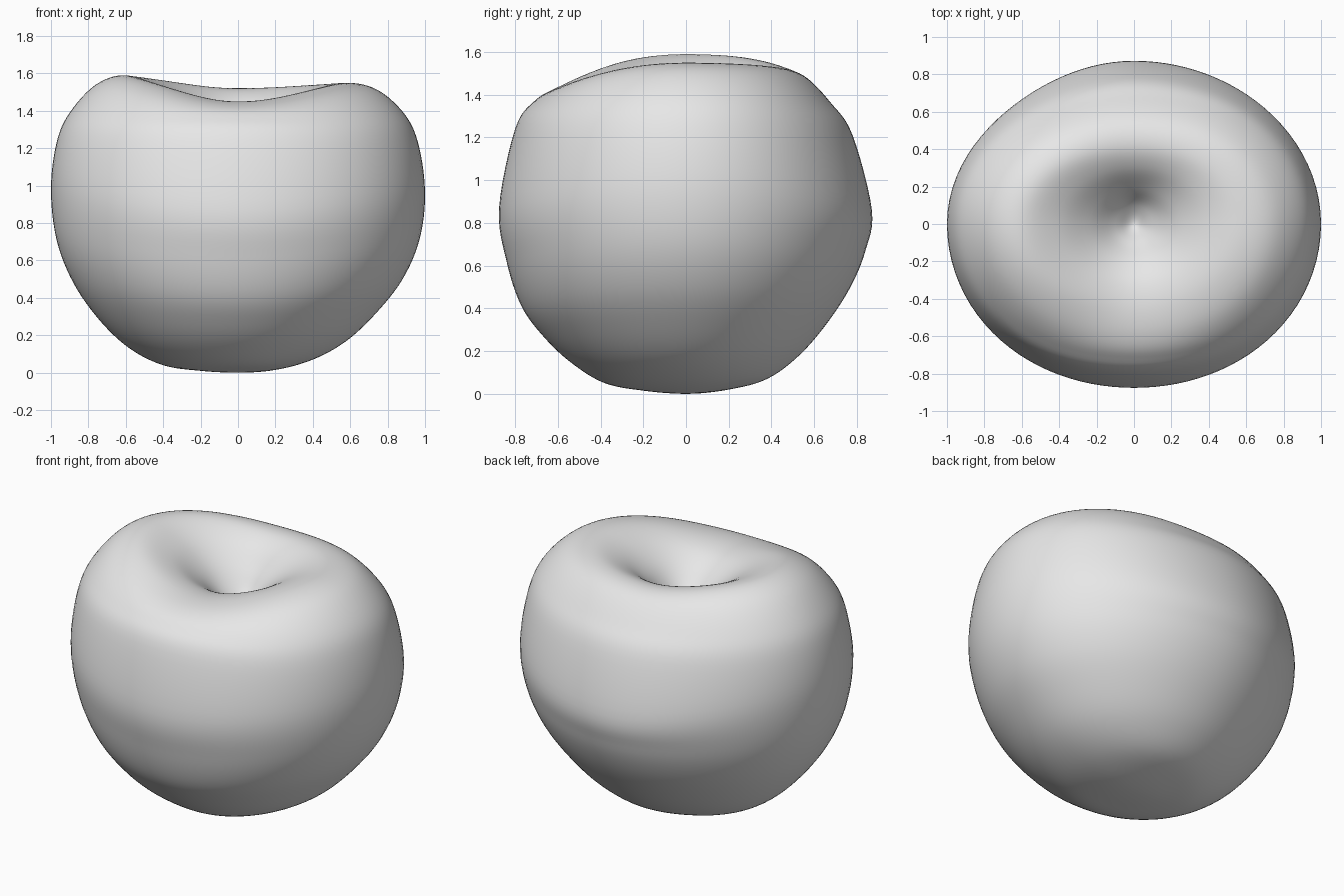
import bpy
import bmesh
import math
from mathutils import Vector

SEGMENTS = 96
STEPS = 6

# Half profiles (radius, height) in hundredths, from the stem pit over the rim to the base
POLE, BASE = (0, 120), (0, 0)
LEFT = [(10, 128), (24, 141), (41, 151), (58, 155), (75, 151), (90, 137), (97, 120),
        (100, 95), (97, 71), (88, 50), (74, 32), (58, 17), (40, 7), (20, 1.5)]
BACK = [(10, 125), (19, 136), (30, 147), (42, 152), (55, 149), (68, 136), (78, 121),
        (87, 86), (84, 67), (77, 50), (66, 33), (53, 18), (38, 7), (20, 2)]
RIGHT = [(10, 127), (24, 140), (41, 152), (60, 159), (76, 154), (90, 139), (97, 123),
         (100, 98), (97, 71), (88, 48), (74, 28), (58, 13), (40, 4), (20, 1)]
FRONT = [(10, 128), (20, 137), (31, 143), (45, 145), (60, 143), (71, 137), (80, 124),
         (87.5, 87), (84, 62), (77, 41), (66, 26), (53, 14), (38, 5), (20, 1.5)]


def smooth_profile(points):
    """Run a smooth spline through one half profile."""
    pts = [Vector(p) / 100 for p in [POLE] + points + [BASE]]
    # Mirrored end points keep the pole and base smooth
    first = Vector((-pts[1].x, pts[1].y))
    last = Vector((-pts[-2].x, pts[-2].y))
    pts = [first] + pts + [last]
    curve = []
    for a, b, c, d in zip(pts, pts[1:], pts[2:], pts[3:]):
        for step in range(STEPS):
            t = step / STEPS
            curve.append(b + (c - a) * t / 2
                         + (a * 2 - b * 5 + c * 4 - d) * t ** 2 / 2
                         + (b * 3 - a - c * 3 + d) * t ** 3 / 2)
    curve.append(pts[-2])
    return curve


profiles = [smooth_profile(p) for p in (LEFT, BACK, RIGHT, FRONT)]


def ring_point(index, angle):
    """Blend the two neighbouring profiles around the fruit."""
    quarter = int(angle // (math.pi / 2)) % 4
    blend = math.sin(angle - quarter * math.pi / 2) ** 2
    here = profiles[quarter][index]
    following = profiles[(quarter + 1) % 4][index]
    point = here.lerp(following, blend)
    # The back quarters are slightly flattened between the main directions
    flatten = (0.01, 0.035, 0, 0)[quarter] * math.sin(2 * angle) ** 2
    radius = point.x * (1 - flatten)
    return Vector((radius * math.cos(angle), radius * math.sin(angle), point.y))


def make_material(name, colour):
    material = bpy.data.materials.new(name)
    material.use_nodes = True
    material.diffuse_color = colour
    shader = next(n for n in material.node_tree.nodes if n.type == 'BSDF_PRINCIPLED')
    shader.inputs["Base Color"].default_value = colour
    return material


def build_fruit():
    bm = bmesh.new()
    count = len(profiles[0])
    pole = bm.verts.new(ring_point(0, 0))
    base = bm.verts.new(ring_point(count - 1, 0))
    rings = [[bm.verts.new(ring_point(i, 2 * math.pi * s / SEGMENTS))
              for s in range(SEGMENTS)] for i in range(1, count - 1)]
    # Skin between rings, closed by fans at the pit and the base
    for s in range(SEGMENTS):
        n = (s + 1) % SEGMENTS
        bm.faces.new((pole, rings[0][s], rings[0][n]))
        bm.faces.new((base, rings[-1][n], rings[-1][s]))
        for upper, lower in zip(rings, rings[1:]):
            bm.faces.new((upper[s], lower[s], lower[n], upper[n]))
    bmesh.ops.recalc_face_normals(bm, faces=bm.faces)
    for face in bm.faces:
        face.smooth = True
    mesh = bpy.data.meshes.new("fruit_body")
    bm.to_mesh(mesh)
    bm.free()
    fruit = bpy.data.objects.new("fruit_body", mesh)
    bpy.context.collection.objects.link(fruit)
    return fruit


default_cube = bpy.data.objects.get("Cube")
if default_cube:
    bpy.data.objects.remove(default_cube, do_unlink=True)

fruit_body = build_fruit()
fruit_body.data.materials.append(make_material("light grey", (0.8, 0.8, 0.8, 1)))
